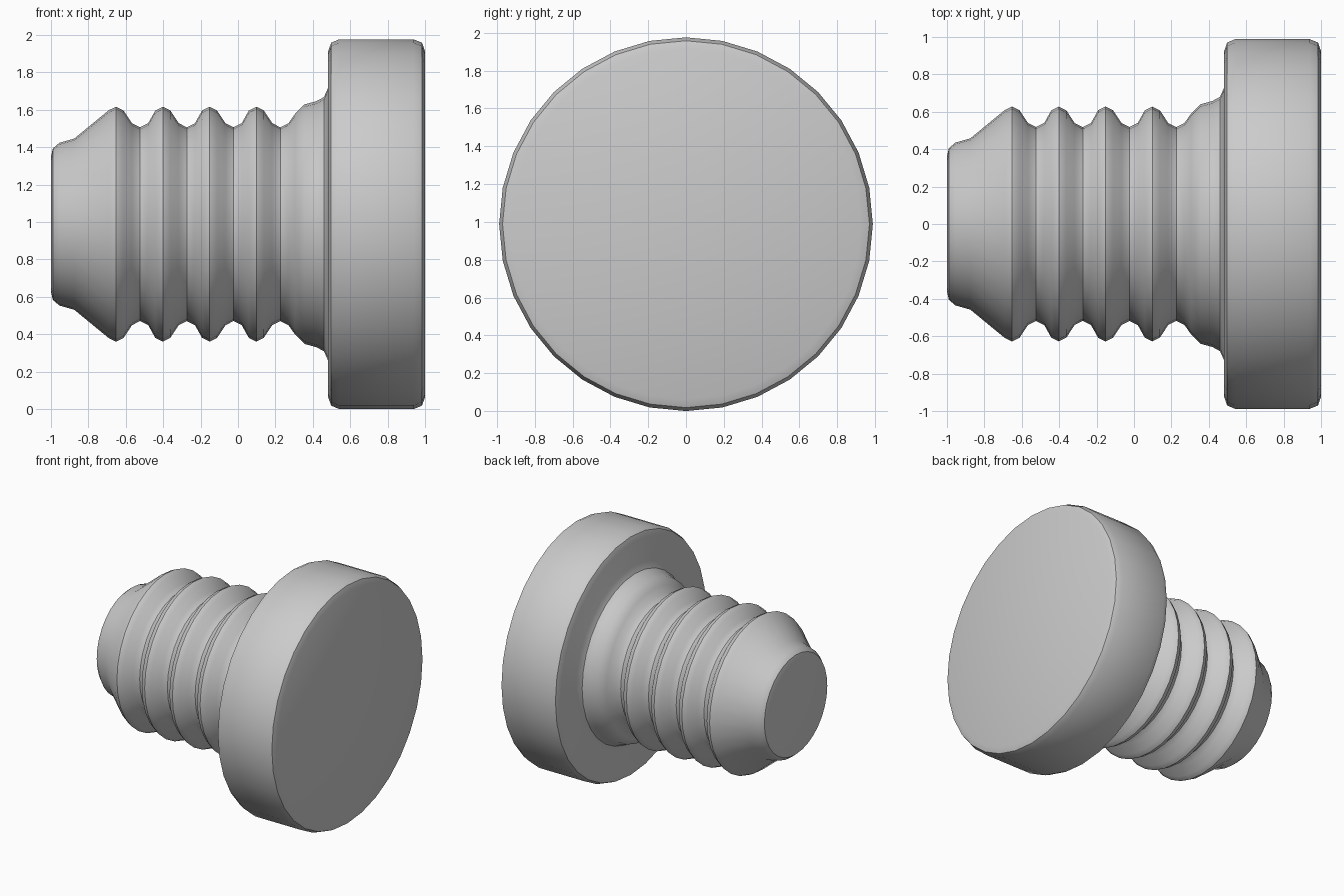
import bpy, bmesh
from math import cos, sin, tau, radians

if "Cube" in bpy.data.objects:
    bpy.data.objects.remove(bpy.data.objects["Cube"])

SIDES, CENTRE_Z = 32, 0.988


def lathe(name, profile):
    """Spin (x, radius) points around the x axis and cap both ends."""
    bm = bmesh.new()
    rings = [[bm.verts.new((x, r * cos(tau * i / SIDES), CENTRE_Z + r * sin(tau * i / SIDES)))
              for i in range(SIDES)] for x, r in profile]
    for a, b in zip(rings, rings[1:]):
        for i in range(SIDES):
            j = (i + 1) % SIDES
            bm.faces.new((a[i], a[j], b[j], b[i]))
    bm.faces.new(rings[0])
    bm.faces.new(rings[-1])
    bmesh.ops.recalc_face_normals(bm, faces=bm.faces)
    mesh = bpy.data.meshes.new(name)
    bm.to_mesh(mesh)
    bm.free()
    obj = bpy.data.objects.new(name, mesh)
    bpy.context.collection.objects.link(obj)
    bpy.ops.object.select_all(action='DESELECT')
    obj.select_set(True)
    bpy.context.view_layer.objects.active = obj
    bpy.ops.object.shade_smooth_by_angle(angle=radians(35))


# Rounded tip and cone, ribs, flared collar, and wide head in one closed profile
profile = [(-1, 0.36), (-0.99, 0.405), (-0.955, 0.435), (-0.875, 0.458), (-0.69, 0.61)]
for k in range(4):
    peak = -0.652 + 0.25 * k
    if k:
        profile.append((peak - 0.04, 0.608))
    profile += [(peak, 0.628), (peak + 0.04, 0.608), (peak + 0.085, 0.54),
                (peak + 0.128, 0.518), (peak + 0.172, 0.54)]
profile += [(0.305, 0.59), (0.355, 0.64), (0.42, 0.658), (0.46, 0.68), (0.482, 0.73)]
profile += [(0.482, 0.925), (0.498, 0.97), (0.54, 0.988),
            (0.94, 0.988), (0.984, 0.97), (1, 0.925)]
lathe("ribbed_plug", profile)
